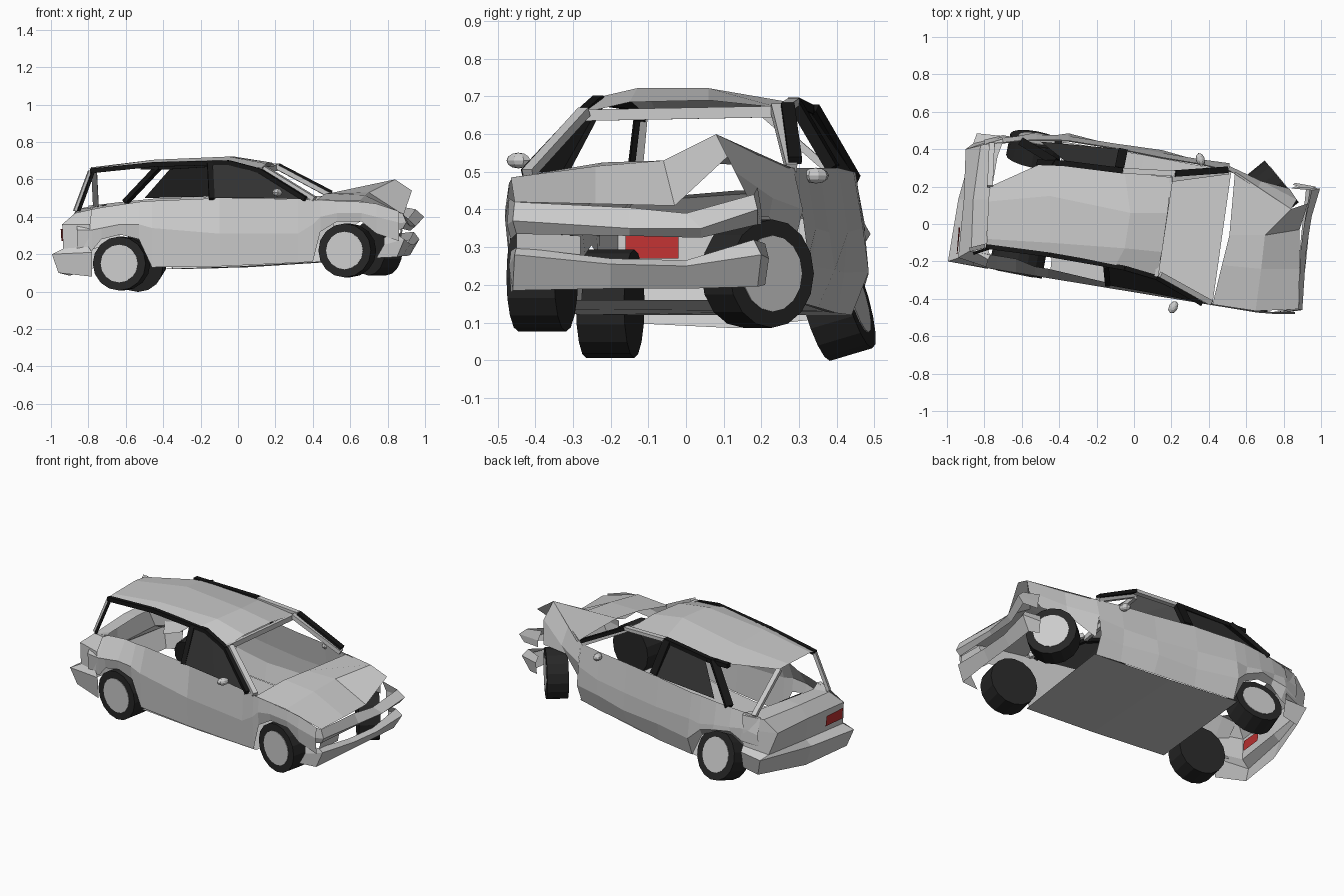
import bpy
from mathutils import Vector


def material(name, color):
    m = bpy.data.materials.new(name)
    m.diffuse_color = (*color, 1)
    return m


BLACK = material("black_trim", (0.008, 0.008, 0.008))
GLASS = material("dark_glass", (0.03, 0.03, 0.03))
RUBBER = material("rubber", (0.02, 0.02, 0.02))
RED = material("red_lamp", (0.5, 0.03, 0.03))


def sheet(name, rows, mat=None):
    """Faceted panel lofted through rows of points."""
    n = len(rows[0])
    faces = [(r * n + i, r * n + i + 1, (r + 1) * n + i + 1, (r + 1) * n + i)
             for r in range(len(rows) - 1) for i in range(n - 1)]
    me = bpy.data.meshes.new(name)
    me.from_pydata([p for row in rows for p in row], [], faces)
    ob = bpy.data.objects.new(name, me)
    bpy.context.collection.objects.link(ob)
    if mat:
        me.materials.append(mat)
    return ob


def bar(name, a, b, w=0.025, h=0.015, mat=None):
    """Box running from a to b."""
    a, b = Vector(a), Vector(b)
    bpy.ops.mesh.primitive_cube_add(size=1, location=(a + b) / 2)
    ob = bpy.context.object
    ob.name = name
    ob.rotation_euler = (b - a).to_track_quat('Z', 'Y').to_euler()
    ob.scale = (w, h, (b - a).length)
    if mat:
        ob.data.materials.append(mat)


def wheel(name, outer, axis, width=0.13, r=0.144):
    """Tyre with a pale hub disc on the outer face."""
    axis = Vector(axis).normalized()
    rot = axis.to_track_quat('Z', 'Y').to_euler()
    for part, rad, depth, shift, mat in (("tyre", r, width, 0, RUBBER), ("hub", r * 0.7, 0.02, width / 2 - 0.007, None)):
        bpy.ops.mesh.primitive_cylinder_add(vertices=16, radius=rad, depth=depth, rotation=rot,
                                            location=Vector(outer) - axis * (width / 2 - shift))
        ob = bpy.context.object
        ob.name = name + "_" + part
        if mat:
            ob.data.materials.append(mat)


# Wheels, knocked out of line
wheel("near_rear_wheel", (-0.635, -0.265, 0.15), (-0.19, -0.98, 0))
wheel("near_front_wheel", (0.57, -0.445, 0.22), (-0.22, -0.975, 0))
wheel("far_front_wheel", (0.79, 0.228, 0.23), (0.77, 0.63, 0), 0.12)
wheel("far_rear_wheel", (-0.52, 0.455, 0.17), (0.19, 0.94, 0.28), 0.12)

# Near side: stations of x, belt height, crease height, lower edge height
near = [(-0.86, .42, .33, .22), (-0.78, .44, .33, .22), (-0.73, .45, .34, .28), (-0.63, .465, .36, .305),
        (-0.53, .48, .36, .28), (-0.46, .485, .34, .13), (-0.1, .50, .31, .135), (0.32, .495, .31, .155),
        (0.40, .49, .36, .16), (0.44, .49, .40, .32), (0.53, .485, .42, .375), (0.66, .48, .42, .375),
        (0.74, .47, .40, .31), (0.86, .43, .37, .27)]


def near_y(x):
    return max(-0.365 - 0.165 * x, -0.48)


sheet("near_side_panel", [
    [(x, near_y(x) + (.075 if x < -.6 else .05 if x < -.4 else .025 if x < 0 else .01), b) for x, b, c, s in near],
    [(x, near_y(x), c) for x, b, c, s in near],
    [(x, near_y(x) + 0.01, s) for x, b, c, s in near]])

# Far side, crumpled: x, y, then belt, crease and lower heights
far = [(-0.80, .45, .46, .36, .22), (-0.70, .46, .47, .38, .25), (-0.62, .47, .48, .37, .31),
       (-0.52, .475, .49, .36, .31), (-0.42, .475, .50, .34, .26), (-0.35, .47, .50, .35, .12),
       (-0.1, .43, .51, .34, .125), (0.15, .38, .51, .34, .14), (0.36, .345, .51, .35, .15), (0.51, .31, .51, .38, .16)]
sheet("far_side_panel", [
    [(x, y - 0.025, b) for x, y, b, c, s in far],
    [(x, y, c) for x, y, b, c, s in far],
    [(x, y + (0.015 if i % 2 else -0.01), (c + s) / 2) for i, (x, y, b, c, s) in enumerate(far)],
    [(x, y - 0.03, s) for x, y, b, c, s in far]])

# Far front fender, folded towards the nose
sheet("far_front_fender", [
    [(0.51, .285, .51), (0.66, .19, .545), (0.84, .08, .60)],
    [(0.51, .31, .40), (0.68, .23, .43), (0.87, .13, .50)],
    [(0.51, .28, .27), (0.66, .22, .38), (0.83, .19, .38)]])

# Roof
sheet("roof", [
    [(-.79, -.12, .65), (-.45, -.16, .69), (-.1, -.225, .70), (.12, -.28, .655)],
    [(-.785, -.08, .66), (-.45, -.10, .705), (-.05, -.13, .722), (.15, -.15, .685)],
    [(-.78, .12, .665), (-.45, .15, .705), (-.02, .06, .722), (.18, .06, .69)],
    [(-.77, .20, .66), (-.47, .335, .67), (-.05, .275, .685), (.20, .25, .67)]])
bar("windscreen_header", (.12, -.28, .65), (.20, .25, .66), 0.02, 0.03)

# Bonnet, bent up at the far corner
sheet("bonnet", [
    [(.42, -.43, .49), (.65, -.465, .485), (.88, -.455, .42)],
    [(.47, -.22, .525), (.68, -.24, .515), (.885, -.24, .415)],
    [(.51, -.06, .53), (.70, -.06, .53), (.885, -.03, .41)],
    [(.54, .28, .51), (.84, .08, .60), (.93, .11, .54)]])

# Nose panel, bumper and headlamp
sheet("nose_panel", [
    [(.80, -.47, .43), (.88, -.455, .42), (.89, -.15, .405), (.91, .0, .39), (.95, .18, .44), (.84, .19, .46)],
    [(.80, -.475, .36), (.90, -.46, .37), (.92, -.15, .35), (.95, .04, .35), (.995, .19, .40), (.86, .20, .40)],
    [(.80, -.465, .32), (.88, -.45, .335), (.90, -.15, .33), (.92, .04, .325), (.96, .19, .36), (.86, .20, .36)]])
sheet("front_bumper", [
    [(.78, -.465, .29), (.86, -.45, .30), (.89, -.2, .27), (.91, .0, .265), (.94, .18, .32), (.85, .21, .31)],
    [(.78, -.47, .25), (.89, -.455, .28), (.92, -.2, .255), (.94, .0, .25), (.97, .20, .28), (.86, .22, .27)],
    [(.74, -.465, .18), (.85, -.46, .185), (.88, -.2, .19), (.90, .0, .19), (.92, .19, .195), (.86, .21, .2)]])
sheet("near_headlamp", [[(.87, -.45, .34), (.88, -.28, .33)], [(.865, -.45, .29), (.87, -.28, .28)]])

# Tail: shelf edge, boot face and bumper wrapping both corners
sheet("tail_and_rear_bumper", [
    [(-.77, -.17, .44), (-.79, -.10, .43), (-.77, .13, .45), (-.73, .36, .46), (-.70, .44, .47)],
    [(-.78, -.19, .44), (-.87, -.14, .42), (-.86, .13, .44), (-.82, .42, .45), (-.70, .455, .46)],
    [(-.79, -.23, .36), (-.94, -.18, .36), (-.91, .13, .37), (-.90, .40, .38), (-.71, .465, .38)],
    [(-.80, -.23, .24), (-.935, -.18, .23), (-.90, .13, .24), (-.86, .43, .25), (-.71, .465, .28)],
    [(-.78, -.24, .21), (-.995, -.20, .20), (-.94, .13, .21), (-.84, .485, .23), (-.70, .47, .24)],
    [(-.78, -.23, .08), (-.96, -.18, .10), (-.90, .13, .085), (-.80, .45, .12), (-.70, .45, .14)]])
for dx in (-0.008, 0.012):
    sheet("tail_lamp", [[(-.94 + dx, -.16, .335), (-.929 + dx, -.02, .335)],
                        [(-.936 + dx, -.16, .27), (-.921 + dx, -.02, .27)]], RED)

# Floor, running up under the windscreen
sheet("floor", [[(-.45, -.28, .12), (.0, -.355, .135), (.42, -.425, .16)],
                [(-.38, .44, .12), (.05, .37, .13), (.52, .28, .16)]])

# Near windows: frame, pillars and front door glass
near_rail = [(-.79, -.12, .645), (-.45, -.165, .68), (-.05, -.235, .69), (.12, -.285, .645), (.36, -.425, .495)]
for a, b in zip(near_rail, near_rail[1:]):
    bar("near_window_frame", a, b, 0.025, 0.025, BLACK)
bar("near_rear_pillar", (-.79, -.115, .645), (-.87, -.135, .43), 0.022, 0.02)
bar("near_rear_pillar_seal", (-.775, -.13, .64), (-.852, -.155, .43), 0.015, 0.015, BLACK)
bar("near_centre_pillar", (-.15, -.225, .685), (-.14, -.325, .495), 0.03, 0.02, BLACK)
sheet("near_door_glass", [[(-.15, -.225, .68), (.0, -.25, .685), (.12, -.285, .64)],
                          [(-.15, -.325, .50), (.1, -.37, .50), (.33, -.415, .495)]], GLASS)
bar("near_screen_pillar", (.14, -.27, .66), (.41, -.42, .495), 0.03, 0.025)

# Far windows: bent frame, pillars and glass
far_rail = [(-.52, .33, .665), (-.38, .325, .665), (-.06, .285, .685)]
for a, b in zip(far_rail, far_rail[1:]):
    bar("far_window_frame", a, b, 0.03, 0.025, BLACK)
bar("far_quarter_pillar", (-.42, .33, .67), (-.60, .44, .48), 0.045, 0.025, BLACK)
bar("far_centre_pillar", (-.08, .29, .68), (-.06, .39, .51), 0.05, 0.03, BLACK)
sheet("far_rear_glass", [[(-.36, .33, .66), (-.07, .29, .675)], [(-.50, .44, .50), (-.06, .40, .51)]], GLASS)
bar("far_door_frame", (.22, .27, .675), (.50, .29, .53), 0.035, 0.02, BLACK)
bar("far_door_top_frame", (-.06, .285, .685), (.22, .27, .675), 0.03, 0.02)
bar("far_screen_pillar", (.20, .24, .67), (.50, .28, .51), 0.03, 0.025)
bar("far_rear_pillar", (-.77, .20, .66), (-.76, .43, .46), 0.03, 0.02)

# Door mirrors
for name, loc in (("near_mirror", (.21, -.445, .53)), ("far_mirror", (.355, .345, .49))):
    bpy.ops.mesh.primitive_uv_sphere_add(segments=8, ring_count=6, radius=0.03, location=loc)
    ob = bpy.context.object
    ob.name = name
    ob.scale = (0.8, 1.2, 0.7)
    ob.rotation_euler = (0, 0, -0.5 if loc[1] < 0 else 0.3)
